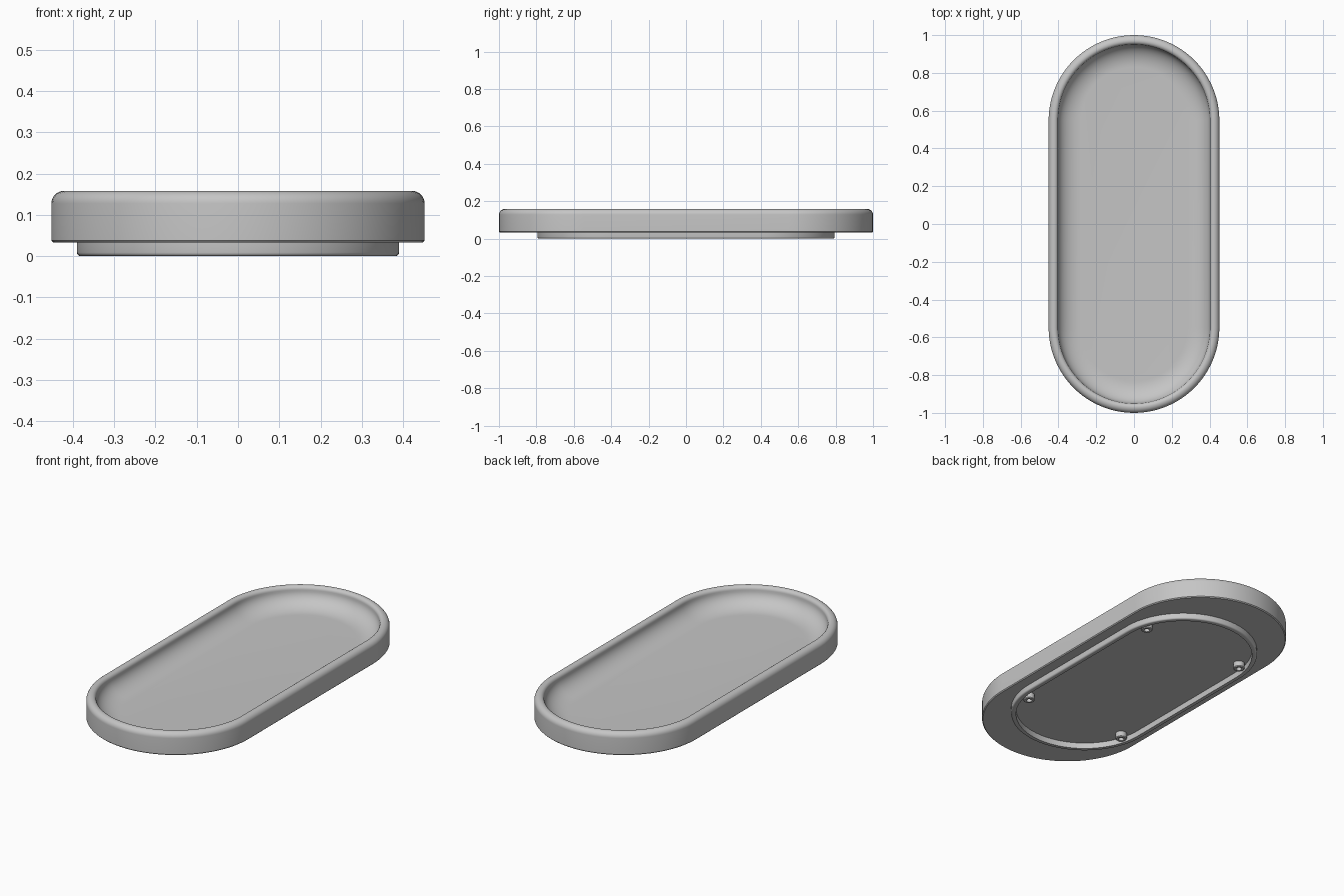
import bpy, bmesh, math
from math import sin, cos, pi

cube = bpy.data.objects.get("Cube")
if cube:
    bpy.data.objects.remove(cube, do_unlink=True)

GREY = (0.56, 0.56, 0.56, 1)
grey = bpy.data.materials.new("plain grey")
grey.use_nodes = True
grey.diffuse_color = GREY
grey.node_tree.nodes["Principled BSDF"].inputs["Base Color"].default_value = GREY


def arc(cr, cz, a, b, start, end, n):
    """Elliptical arc of (radius, height) points, angles in degrees."""
    steps = [math.radians(start + (end - start) * i / n) for i in range(n + 1)]
    return [(cr + a * cos(t), cz + b * sin(t)) for t in steps]


def outline(radius, straight, n):
    """Rounded-end outline, long in y; a circle when straight is zero."""
    pts = []
    for side in (1, -1):
        for i in range(n + 1):
            t = pi * i / n
            pts.append((side * radius * cos(t), side * (straight + radius * sin(t))))
    return pts


def loft(name, profile, straight, n, at=(0, 0), closed=False):
    """Sweep a (radius, height) profile around an outline."""
    bm = bmesh.new()
    rings = [[bm.verts.new((x + at[0], y + at[1], z)) for x, y in outline(r, straight, n)]
             for r, z in profile]
    pairs = list(zip(rings, rings[1:]))
    if closed:
        pairs.append((rings[-1], rings[0]))
    else:
        bm.faces.new(rings[0])
        bm.faces.new(rings[-1])
    for low, high in pairs:
        for i in range(len(low)):
            j = (i + 1) % len(low)
            bm.faces.new((low[i], low[j], high[j], high[i]))
    bmesh.ops.remove_doubles(bm, verts=bm.verts, dist=1e-5)
    bmesh.ops.recalc_face_normals(bm, faces=bm.faces)
    mesh = bpy.data.meshes.new(name)
    bm.to_mesh(mesh)
    bm.free()
    mesh.materials.append(grey)
    obj = bpy.data.objects.new(name, mesh)
    bpy.context.collection.objects.link(obj)
    bpy.ops.object.select_all(action="DESELECT")
    obj.select_set(True)
    bpy.context.view_layer.objects.active = obj
    bpy.ops.object.shade_smooth_by_angle(angle=math.radians(35))
    return obj


# Tray: flat underside, rounded rim, dished inside
tray_profile = ([(0.447, 0.033), (0.452, 0.038)]
                + arc(0.422, 0.128, 0.03, 0.03, 0, 90, 8)
                + arc(0.422, 0.138, 0.02, 0.02, 90, 180, 6)
                + arc(0.282, 0.138, 0.12, 0.083, 0, -90, 14))
loft("tray", tray_profile, 0.548, 48)

# Foot ring under the tray
foot_profile = ([(0.39, 0.034)] + arc(0.381, 0.009, 0.009, 0.009, 0, -90, 4)
                + [(0.364, 0), (0.364, 0.034)])
loft("foot_ring", foot_profile, 0.405, 48, closed=True)

# Screw bosses inside the foot ring, each with a blind hole
boss_profile = [(0.03, 0.034), (0.03, 0.004), (0.026, 0), (0.015, 0), (0.015, 0.028)]
for end, y in (("front", -0.485), ("back", 0.485)):
    for side, x in (("right", -0.318), ("left", 0.318)):
        loft(f"{end}_{side}_boss", boss_profile, 0, 12, at=(x, y))
